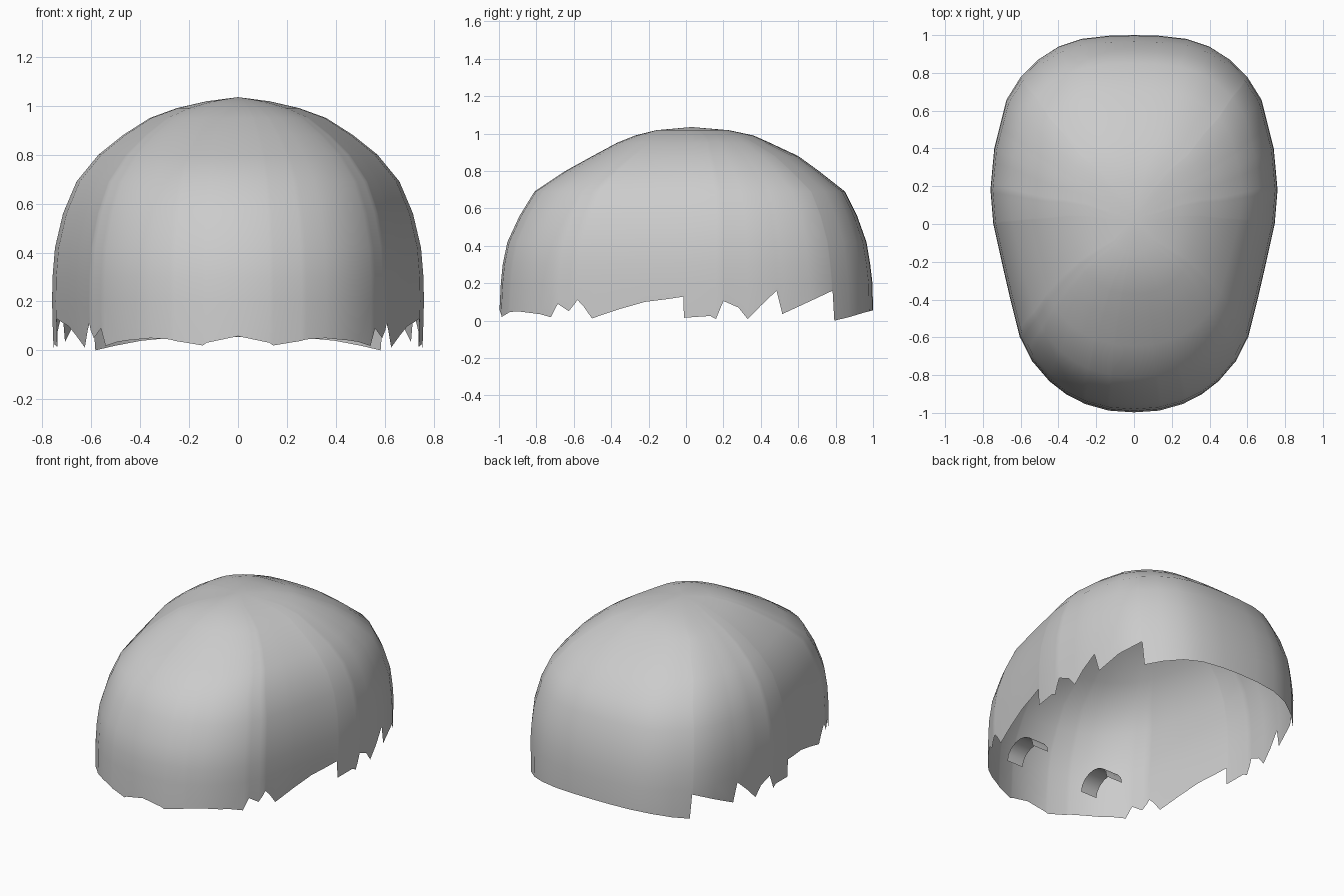
import bpy, math

if "Cube" in bpy.data.objects:
    bpy.data.objects.remove(bpy.data.objects["Cube"])

grey = bpy.data.materials.new("plain_grey")
grey.diffuse_color = (0.6, 0.6, 0.6, 1)
grey.use_nodes = True
grey.node_tree.nodes["Principled BSDF"].inputs["Base Color"].default_value = grey.diffuse_color


def lerp_table(table, t):
    """Linear lookup in a list of rows sorted by their first entry."""
    if t <= table[0][0]:
        return table[0][1:]
    for a, b in zip(table, table[1:]):
        if t <= b[0]:
            f = (t - a[0]) / (b[0] - a[0])
            return tuple(p + (q - p) * f for p, q in zip(a[1:], b[1:]))
    return table[-1][1:]


def make_object(name, verts, faces):
    mesh = bpy.data.meshes.new(name)
    mesh.from_pydata(verts, [], faces)
    mesh.materials.append(grey)
    mesh.shade_smooth()
    obj = bpy.data.objects.new(name, mesh)
    bpy.context.collection.objects.link(obj)
    mirror = obj.modifiers.new("mirror", 'MIRROR')
    mirror.merge_threshold = 0.0005
    return obj


# Plan outline: y, half width
PLAN = [(-0.995, 0), (-0.985, .13), (-.95, .26), (-.9, .36), (-.83, .45), (-.72, .545),
        (-.6, .605), (-.4, .655), (-.27, .685), (0, .745), (.18, .76), (.4, .74),
        (.66, .675), (.78, .6), (.87, .51), (.94, .4), (.98, .28), (.997, .13), (1.0, 0)]

# Ragged lower edge: y, z
EDGE = [(-.995, .058), (-.981, .02), (-.94, .045), (-.9, .05), (-.78, .035), (-.72, .018),
        (-.685, .09), (-.625, .05), (-.58, .11), (-.55, .08), (-.5, .012), (-.36, .06),
        (-.22, .1), (-.1, .115), (-.015, .128), (-.01, .015), (.13, .025), (.16, .008),
        (.2, .105), (.28, .07), (.33, .008), (.4, .08), (.485, .16), (.515, .035),
        (.785, .16), (.793, .0), (.87, .018), (.96, .045), (1.0, .055)]

# Dome levels: z, half width, front y, back y, y of widest point
LEVELS = [(0, .755, -1.0, 1.0, .18), (.1, .757, -.995, 1.0, .18), (.2, .76, -.99, .997, .18),
          (.3, .758, -.98, .985, .18), (.42, .748, -.955, .965, .18), (.56, .715, -.89, .915, .18),
          (.69, .66, -.81, .85, .17), (.8, .57, -.645, .71, .15), (.88, .47, -.5, .6, .13),
          (.95, .36, -.37, .45, .12), (.99, .25, -.27, .36, .1), (1.018, .13, -.16, .23, .06)]
RINGS = [.2, .3, .42, .56, .69, .8, .88, .95, .99, 1.018]


def dome_point(px, py, z):
    w, front, back, mid = lerp_table(LEVELS, z)
    if py >= .18:
        y = mid + (py - .18) / .82 * (back - mid)
    else:
        y = mid + (py - .18) / 1.175 * (mid - front)
    return (px * w / .76, y, z)


# Dome shell: columns follow the plan and every notch, rows follow the rings
ys = sorted({p[0] for p in PLAN} | {e[0] for e in EDGE})
columns = [(lerp_table(PLAN, y)[0], y, lerp_table(EDGE, y)[0]) for y in ys]
rows = len(RINGS) + 1
verts, faces = [], []
for px, py, low in columns:
    verts += [dome_point(px, py, z) for z in [low] + RINGS]
apex = len(verts)
verts.append((0, .03, 1.035))
for i in range(len(columns) - 1):
    a, b = i * rows, (i + 1) * rows
    for j in range(rows - 1):
        faces.append((a + j, b + j, b + j + 1, a + j + 1))
    faces.append((a + rows - 1, b + rows - 1, apex))
make_object("dome_shell", verts, faces)

# Small arched strips inside, one on each side of the front
verts, faces = [], []
STEPS = 8
for k in range(STEPS + 1):
    a = math.pi * k / STEPS
    y, z = -.65 - .12 * math.cos(a), .11 + .1 * math.sin(a)
    verts += [(.23, y, z), (.35, y, z)]
    if k:
        n = 2 * k
        faces.append((n - 2, n - 1, n + 1, n))
make_object("inner_arch", verts, faces)
